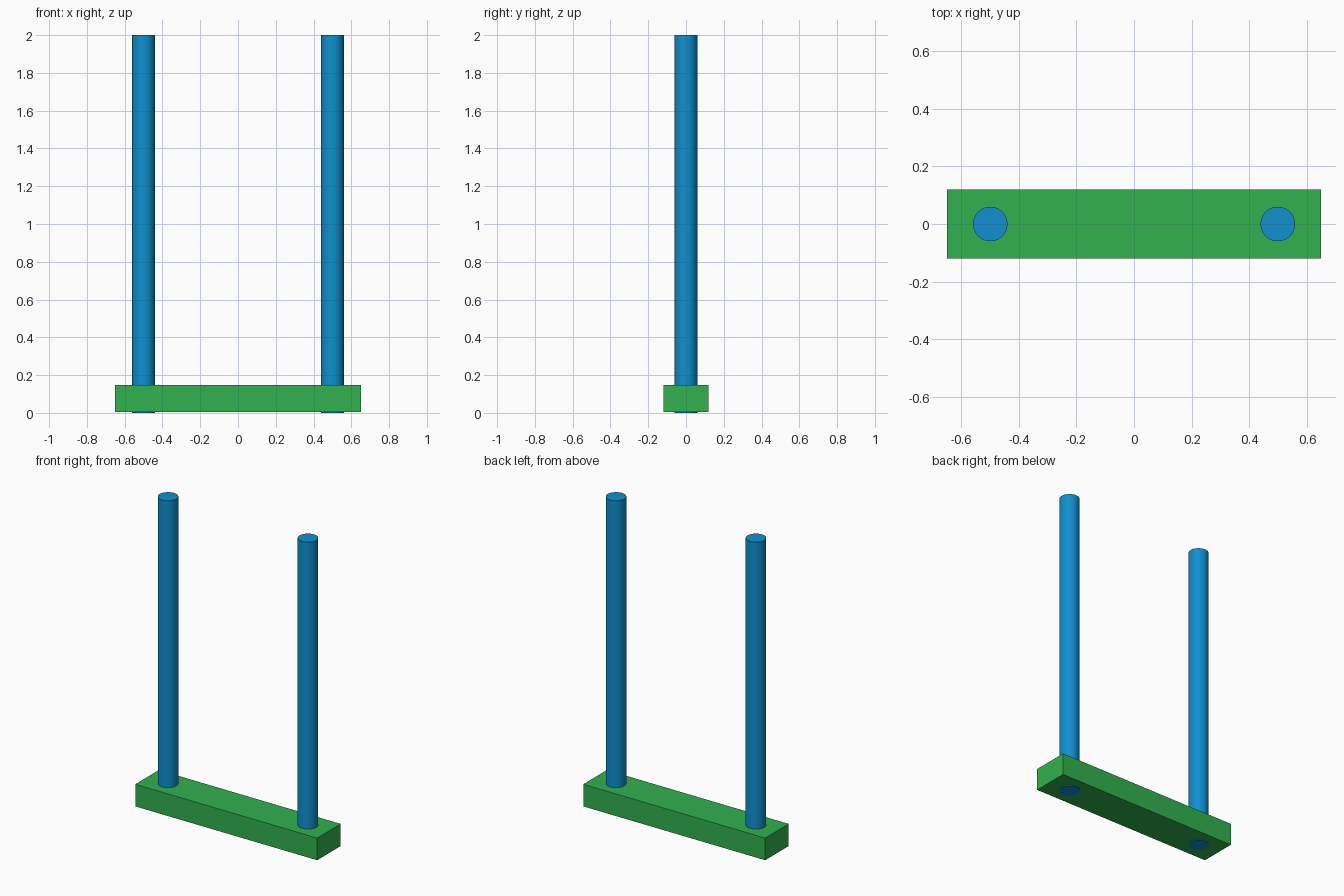
import bpy
import math

if "Cube" in bpy.data.objects:
    bpy.data.objects.remove(bpy.data.objects["Cube"])


def material(name, rgb):
    mat = bpy.data.materials.new(name)
    mat.diffuse_color = (*rgb, 1.0)
    mat.use_nodes = True
    mat.node_tree.nodes["Principled BSDF"].inputs["Base Color"].default_value = mat.diffuse_color
    return mat


green = material("green", (0.031, 0.440, 0.077))
blue = material("blue", (0.005, 0.280, 0.620))

BASE_BOTTOM, BASE_TOP = 0.004, 0.147

# Rectangular base bar, raised a hair above the post ends
bpy.ops.mesh.primitive_cube_add(size=1, location=(0, 0, (BASE_BOTTOM + BASE_TOP) / 2))
base = bpy.context.object
base.name = "base"
base.scale = (1.3, 0.24, BASE_TOP - BASE_BOTTOM)
bpy.ops.object.transform_apply(location=False, rotation=False, scale=True)
base.data.materials.append(green)

# Two round posts passing right through the base
for name, x in (("left_post", -0.5), ("right_post", 0.5)):
    bpy.ops.mesh.primitive_cylinder_add(vertices=64, radius=0.06, depth=2, location=(x, 0, 1))
    post = bpy.context.object
    post.name = name
    post.data.materials.append(blue)
    bpy.ops.object.shade_smooth_by_angle(angle=math.radians(30))
